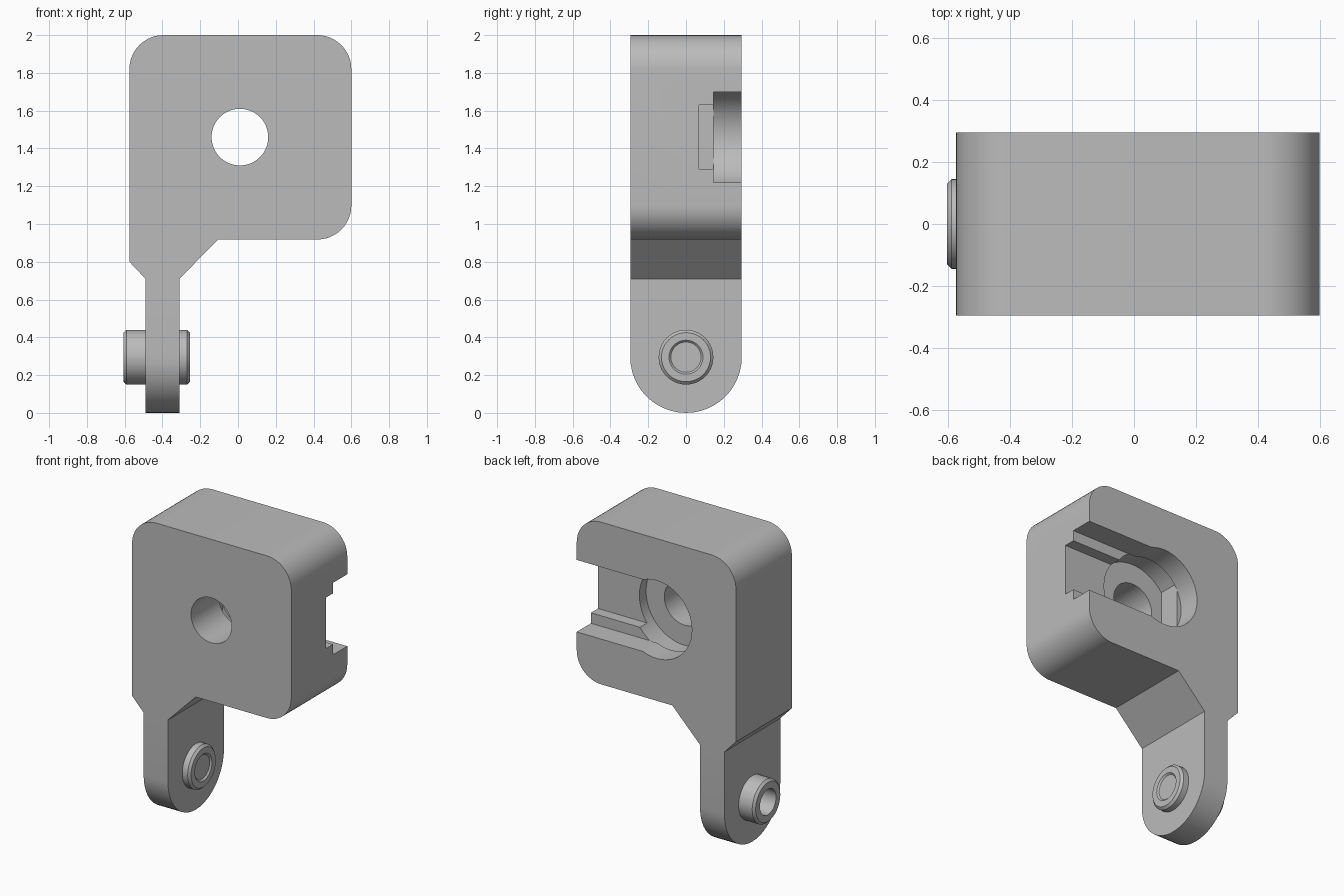
import bpy
import bmesh
from math import sin, cos, pi, radians
from mathutils import Vector

cube = bpy.data.objects.get("Cube")
if cube:
    bpy.data.objects.remove(cube, do_unlink=True)

grey = bpy.data.materials.new("plain_grey")
grey.use_nodes = True
tone = (0.5, 0.5, 0.5, 1)
grey.diffuse_color = tone
grey.node_tree.nodes["Principled BSDF"].inputs["Base Color"].default_value = tone

HALF = 0.295          # half the bracket's depth
BORE = (0.01, 1.46)   # bore centre in x and z


def arc(cx, cy, r, start, end, steps):
    angles = [radians(start + (end - start) * i / steps) for i in range(steps + 1)]
    return [(cx + r * cos(a), cy + r * sin(a)) for a in angles]


def prism(name, outline, axis, low, high):
    """Extrude an outline along x (outline in y, z) or y (outline in x, z)."""
    bm = bmesh.new()
    place = (lambda u, v: (low, u, v)) if axis == "x" else (lambda u, v: (u, low, v))
    face = bm.faces.new([bm.verts.new(place(u, v)) for u, v in outline])
    moved = bmesh.ops.extrude_face_region(bm, geom=[face])["geom"]
    shift = Vector((high - low, 0, 0) if axis == "x" else (0, high - low, 0))
    bmesh.ops.translate(bm, vec=shift, verts=[g for g in moved if isinstance(g, bmesh.types.BMVert)])
    return finish(name, bm)


def finish(name, bm):
    bmesh.ops.recalc_face_normals(bm, faces=bm.faces)
    mesh = bpy.data.meshes.new(name)
    bm.to_mesh(mesh)
    bm.free()
    mesh.materials.append(grey)
    obj = bpy.data.objects.new(name, mesh)
    bpy.context.collection.objects.link(obj)
    return obj


def combine(target, tool, operation):
    mod = target.modifiers.new(tool.name, "BOOLEAN")
    mod.object, mod.operation, mod.solver = tool, operation, "EXACT"
    bpy.context.view_layer.objects.active = target
    bpy.ops.object.modifier_apply(modifier=mod.name)
    bpy.data.objects.remove(tool, do_unlink=True)


def smooth(obj):
    bpy.ops.object.select_all(action="DESELECT")
    obj.select_set(True)
    bpy.context.view_layer.objects.active = obj
    bpy.ops.object.shade_smooth_by_angle(angle=radians(25))


# Bracket: rounded block narrowing to a leg
outline = [(-0.49, 0), (-0.31, 0), (-0.31, 0.71), (-0.105, 0.918)]
outline += arc(0.42, 1.098, 0.18, -90, 0, 12)
outline += arc(0.42, 1.82, 0.18, 0, 90, 12)
outline += arc(-0.395, 1.82, 0.18, 90, 180, 12)
outline += [(-0.575, 0.8), (-0.49, 0.71)]
bracket = prism("bracket", outline, "y", -0.4, 0.4)

# Round the leg's lower end and trim the depth
side = arc(0, HALF, HALF, 180, 360, 24) + [(HALF, 2.2), (-HALF, 2.2)]
combine(bracket, prism("side_trim", side, "x", -1, 1), "INTERSECT")

# Stepped slot open to the side, with a round end
cx, cz = BORE
for name, half_width, depth, end_x in (("wide_slot", 0.24, 0.145, cx), ("narrow_slot", 0.17, 0.07, cx)):
    box = [(end_x, cz - half_width), (0.8, cz - half_width), (0.8, cz + half_width), (end_x, cz + half_width)]
    combine(bracket, prism(name, box, "y", depth, 0.4), "DIFFERENCE")
rim = arc(cx, cz, 0.26, 0, 360, 48)[:-1]
combine(bracket, prism("round_pocket", rim, "y", 0.145, 0.4), "DIFFERENCE")

# Deeper pocket with a flat side, then the through bore
deep = [p for p in arc(cx, cz, 0.285, 0, 360, 48)[:-1] if p[0] > -0.235]
combine(bracket, prism("deep_pocket", deep, "y", 0, 0.146), "DIFFERENCE")
bore = arc(cx, cz, 0.15, 0, 360, 48)[:-1]
combine(bracket, prism("bore", bore, "y", -0.5, 0.4), "DIFFERENCE")
smooth(bracket)

# Pivot pin: lathed profile (x, radius), hollow at one end, dished at the other
profile = [(-0.32, 0), (-0.32, 0.085), (-0.605, 0.085), (-0.605, 0.13), (-0.59, 0.145),
           (-0.27, 0.145), (-0.255, 0.13), (-0.255, 0.09), (-0.265, 0.08), (-0.265, 0)]
bm = bmesh.new()
verts = [bm.verts.new((x, 0, r)) for x, r in profile]
edges = [bm.edges.new(pair) for pair in zip(verts, verts[1:])]
bmesh.ops.spin(bm, geom=verts + edges, cent=(0, 0, 0), axis=(1, 0, 0), angle=2 * pi, steps=40)
bmesh.ops.remove_doubles(bm, verts=bm.verts, dist=0.0005)
bmesh.ops.translate(bm, vec=(0, 0, HALF), verts=bm.verts)
smooth(finish("pivot_pin", bm))
